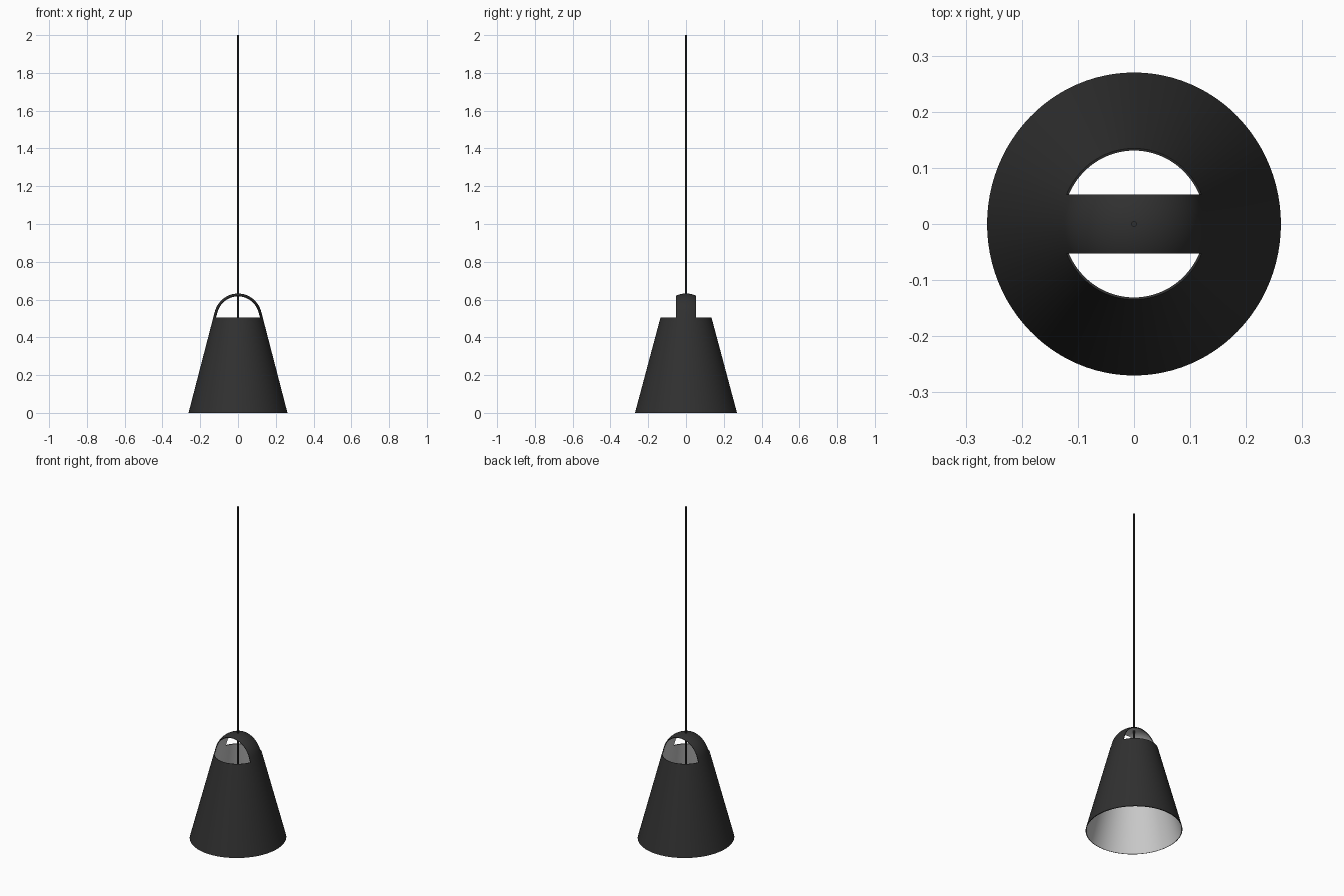
import bpy, bmesh, math
from mathutils import Vector

if "Cube" in bpy.data.objects:
    bpy.data.objects.remove(bpy.data.objects["Cube"])

SQUASH = 0.97                      # shade is slightly narrower in x
CUT_Z, STRAP = 0.506, 0.053        # opening height, half width of top strap


def material(name, v):
    m = bpy.data.materials.new(name)
    m.diffuse_color = (v, v, v, 1)
    m.use_nodes = True
    m.node_tree.nodes["Principled BSDF"].inputs["Base Color"].default_value = m.diffuse_color
    return m


def smooth(ob):
    bpy.ops.object.select_all(action='DESELECT')
    ob.select_set(True)
    bpy.context.view_layer.objects.active = ob
    bpy.ops.object.shade_smooth_by_angle(angle=math.radians(35))


dark = material("dark_finish", 0.03)
light = material("light_inside", 0.7)

# Shade profile: straight cone running tangentially into a round dome
R, ZC = 0.1316, 0.5004
profile = [(0.27, 0.0)]
start = math.radians(14.9)
for i in range(17):
    a = start + (math.pi / 2 - start) * i / 16
    profile.append((R * math.cos(a), ZC + R * math.sin(a)))

bm = bmesh.new()
verts = [bm.verts.new((r, 0, z)) for r, z in profile]
edges = [bm.edges.new(p) for p in zip(verts, verts[1:])]
bmesh.ops.spin(bm, geom=verts + edges, cent=(0, 0, 0), axis=(0, 0, 1),
               angle=math.tau, steps=96, use_merge=False)
bmesh.ops.remove_doubles(bm, verts=bm.verts, dist=1e-5)

# Cut the two openings, leaving the strap over the top
bmesh.ops.bisect_plane(bm, geom=bm.verts[:] + bm.edges[:] + bm.faces[:],
                       plane_co=(0, 0, CUT_Z), plane_no=(0, 0, 1))
for s in (-1, 1):
    top = [f for f in bm.faces if f.calc_center_median().z > CUT_Z]
    geom = {e for f in top for e in f.edges} | {v for f in top for v in f.verts}
    bmesh.ops.bisect_plane(bm, geom=list(geom) + top,
                           plane_co=(0, s * STRAP, 0), plane_no=(0, s, 0))
gone = [f for f in bm.faces if f.calc_center_median().z > CUT_Z
        and abs(f.calc_center_median().y) > STRAP]
bmesh.ops.delete(bm, geom=gone, context='FACES')

# Point every face outwards
for f in bm.faces:
    c = f.calc_center_median()
    if f.normal.dot(c - Vector((0, 0, min(c.z, ZC)))) < 0:
        f.normal_flip()
bmesh.ops.scale(bm, vec=(SQUASH, 1, 1), verts=bm.verts)
me = bpy.data.meshes.new("shade")
bm.to_mesh(me)
bm.free()
shade = bpy.data.objects.new("shade", me)
bpy.context.collection.objects.link(shade)
me.materials.append(dark)
me.materials.append(light)

# Wall thickness with a light inner surface
mod = shade.modifiers.new("wall", 'SOLIDIFY')
mod.thickness = 0.004
mod.offset = -1
mod.material_offset = 1
bpy.context.view_layer.objects.active = shade
shade.select_set(True)
bpy.ops.object.modifier_apply(modifier=mod.name)
smooth(shade)


def rod(name, r, z0, z1, sides):
    bpy.ops.mesh.primitive_cylinder_add(vertices=sides, radius=r, depth=z1 - z0,
                                        location=(0, 0, (z0 + z1) / 2))
    ob = bpy.context.object
    ob.name = name
    ob.data.materials.append(dark)
    smooth(ob)


# Hanging cord and the lamp holder hidden inside the shade
rod("cord", 0.005, 0.41, 2.0, 16)
rod("lamp_holder", 0.02, 0.33, 0.42, 32)
